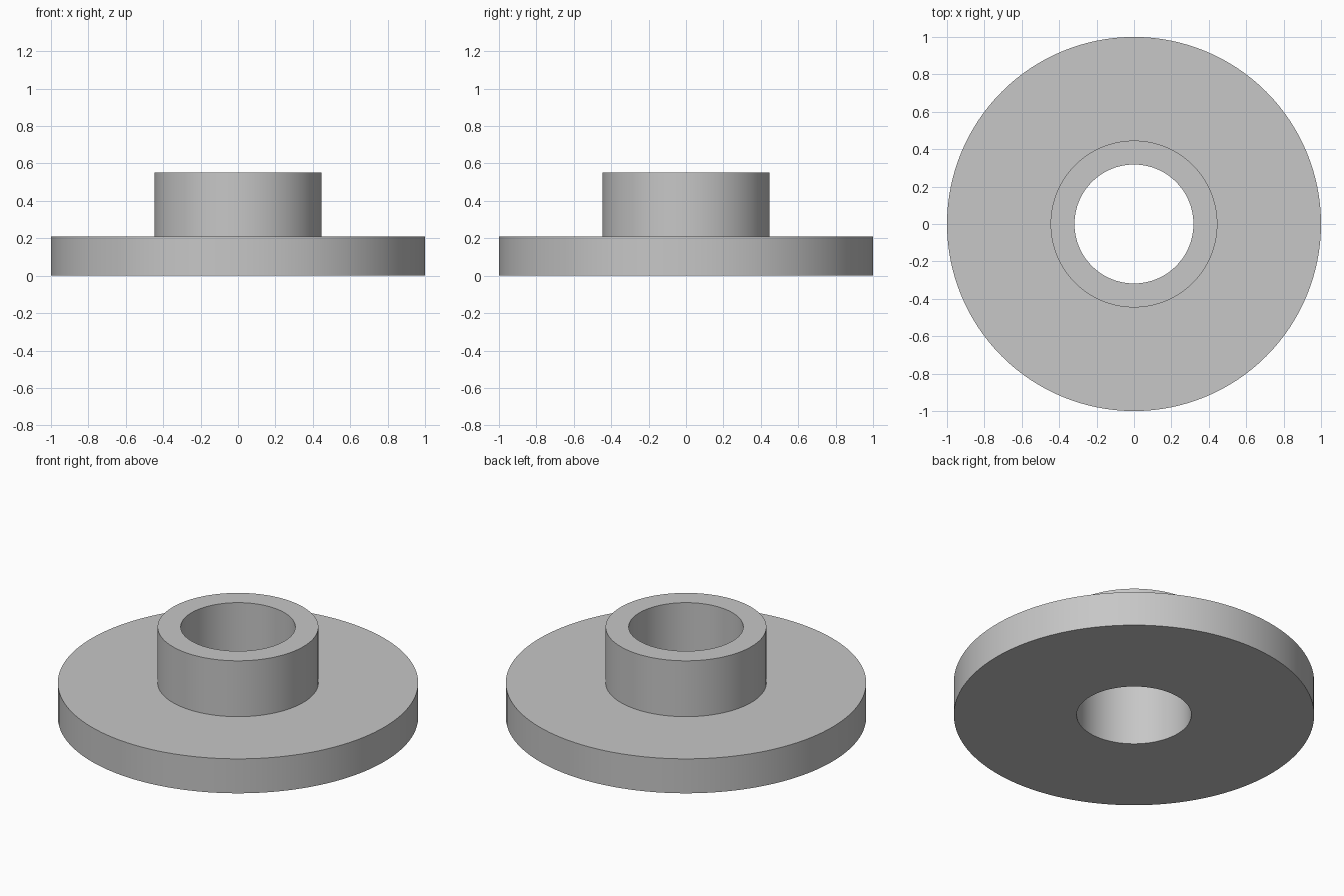
import bpy
import bmesh
from math import radians, tau

cube = bpy.data.objects.get("Cube")
if cube:
    bpy.data.objects.remove(cube, do_unlink=True)

BORE_RADIUS = 0.318
HUB_RADIUS = 0.446
FLANGE_RADIUS = 1.0
FLANGE_TOP = 0.211
HUB_TOP = 0.553
SEGMENTS = 128

grey = bpy.data.materials.new("plain_grey")
grey.use_nodes = True
colour = (0.57, 0.57, 0.57, 1)
grey.diffuse_color = colour
grey.node_tree.nodes["Principled BSDF"].inputs["Base Color"].default_value = colour


def lathe(name, profile):
    """Revolve a closed (radius, height) profile around the z axis."""
    bm = bmesh.new()
    verts = [bm.verts.new((r, 0, z)) for r, z in profile]
    edges = [bm.edges.new((v, verts[i - 1])) for i, v in enumerate(verts)]
    bmesh.ops.spin(bm, geom=verts + edges, cent=(0, 0, 0), axis=(0, 0, 1),
                   angle=tau, steps=SEGMENTS, use_merge=True)
    bmesh.ops.remove_doubles(bm, verts=bm.verts[:], dist=0.0001)
    bmesh.ops.recalc_face_normals(bm, faces=bm.faces[:])
    mesh = bpy.data.meshes.new(name)
    bm.to_mesh(mesh)
    bm.free()
    obj = bpy.data.objects.new(name, mesh)
    bpy.context.collection.objects.link(obj)
    mesh.materials.append(grey)
    bpy.ops.object.select_all(action="DESELECT")
    obj.select_set(True)
    bpy.context.view_layer.objects.active = obj
    bpy.ops.object.shade_smooth_by_angle(angle=radians(30))
    return obj


# Wide flange, raised hub and through bore as one turned solid
lathe("flanged_bushing", [
    (BORE_RADIUS, 0),
    (FLANGE_RADIUS, 0),
    (FLANGE_RADIUS, FLANGE_TOP),
    (HUB_RADIUS, FLANGE_TOP),
    (HUB_RADIUS, HUB_TOP),
    (BORE_RADIUS, HUB_TOP),
])
